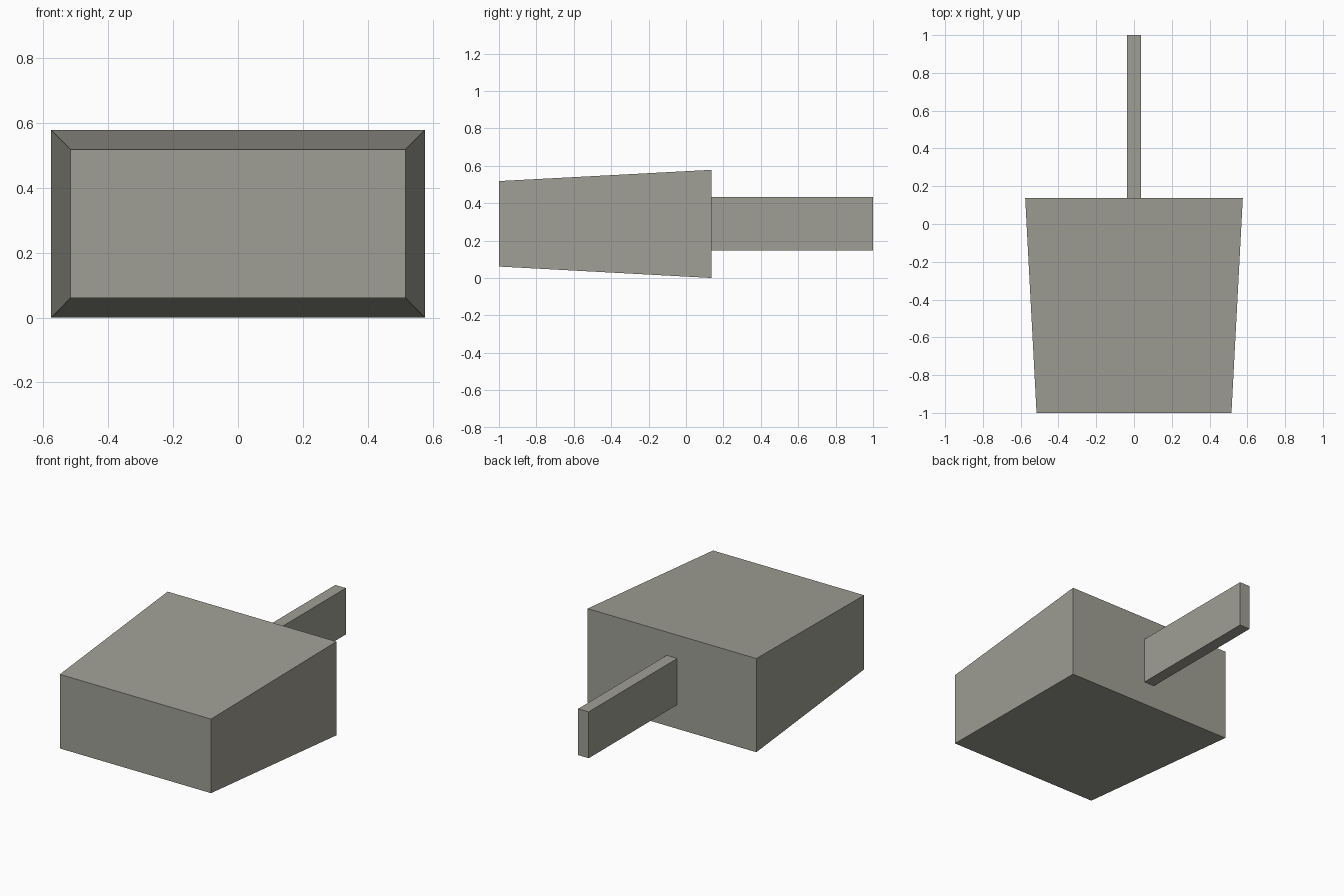
import bpy
import bmesh

cube = bpy.data.objects.get("Cube")
if cube:
    bpy.data.objects.remove(cube, do_unlink=True)

COLOR = (0.35, 0.345, 0.30, 1.0)
grey = bpy.data.materials.new("warm_grey")
grey.use_nodes = True
grey.diffuse_color = COLOR
grey.node_tree.nodes["Principled BSDF"].inputs["Base Color"].default_value = COLOR


def tapered_box(name, front, back):
    """Box between two rectangles, each given as (y, half width, bottom, top)."""
    bm = bmesh.new()
    bmesh.ops.create_cube(bm, size=2)
    for v in bm.verts:
        y, half, bottom, top = front if v.co.y < 0 else back
        v.co = (half * v.co.x, y, top if v.co.z > 0 else bottom)
    mesh = bpy.data.meshes.new(name)
    bm.to_mesh(mesh)
    bm.free()
    mesh.materials.append(grey)
    obj = bpy.data.objects.new(name, mesh)
    bpy.context.collection.objects.link(obj)
    return obj


# Block that widens toward the back
tapered_box("tapered_body", (-1, 0.516, 0.061, 0.518), (0.137, 0.576, 0, 0.578))

# Thin upright bar behind the block
tapered_box("rear_bar", (0.137, 0.036, 0.148, 0.434), (1, 0.036, 0.148, 0.434))
